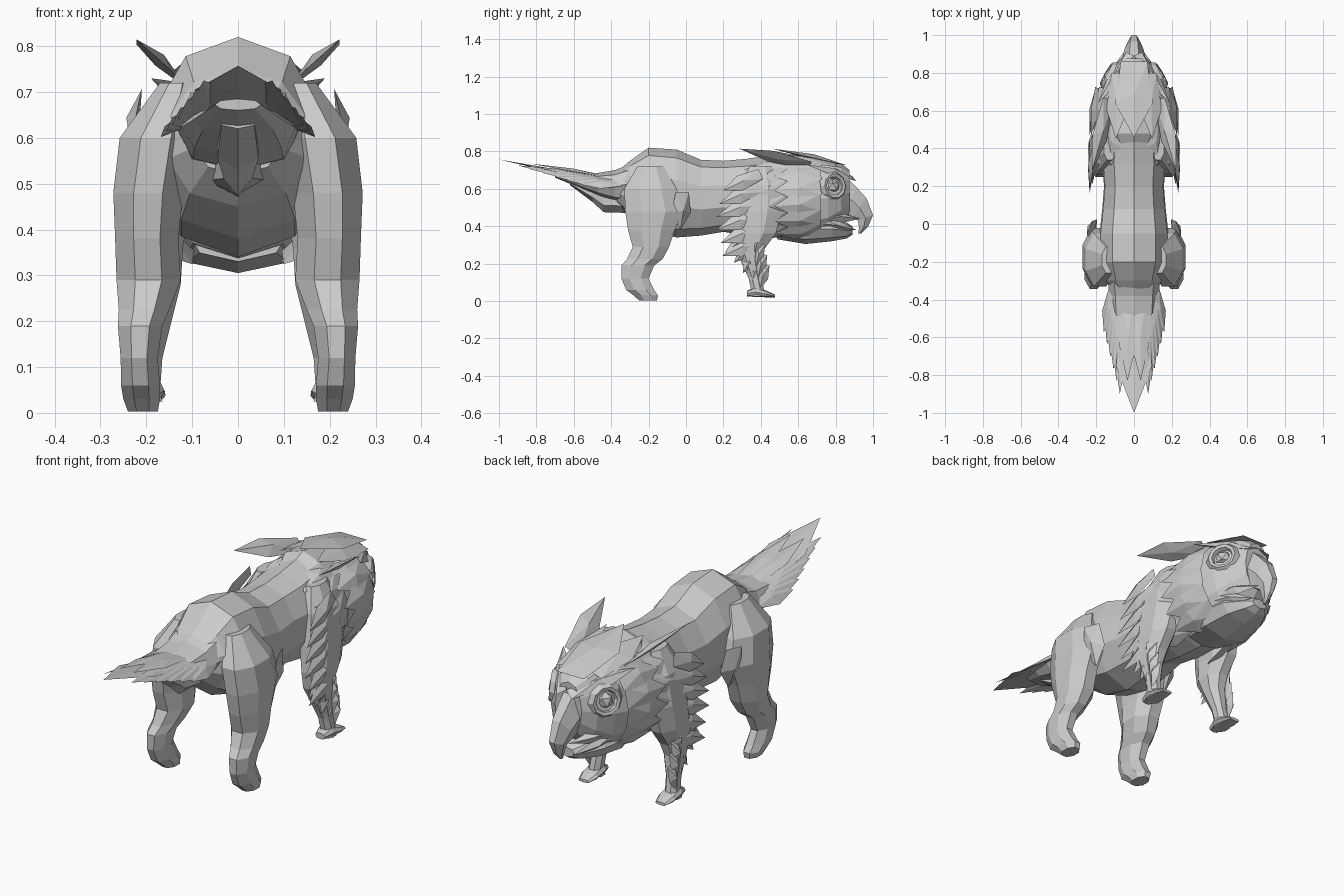
import bpy, bmesh, math, random
from mathutils import Vector as V

if "Cube" in bpy.data.objects:
    bpy.data.objects.remove(bpy.data.objects["Cube"])

random.seed(4)
grey = bpy.data.materials.new("stone grey")
grey.diffuse_color = (0.6, 0.6, 0.6, 1)
grey.use_nodes = True
grey.node_tree.nodes["Principled BSDF"].inputs["Base Color"].default_value = grey.diffuse_color


def finish(bm, name, mirror=False):
    bmesh.ops.recalc_face_normals(bm, faces=bm.faces)
    me = bpy.data.meshes.new(name)
    bm.to_mesh(me)
    bm.free()
    me.materials.append(grey)
    ob = bpy.data.objects.new(name, me)
    bpy.context.collection.objects.link(ob)
    if mirror:
        ob.modifiers.new("mirror", 'MIRROR')
    return ob


def skin(bm, loops):
    """Join rings of points into a closed tube."""
    vs = [[bm.verts.new(p) for p in l] for l in loops]
    n = len(vs[0])
    for a, b in zip(vs, vs[1:]):
        for i in range(n):
            bm.faces.new((a[i], a[(i + 1) % n], b[(i + 1) % n], b[i]))
    bm.faces.new(vs[0])
    bm.faces.new(vs[-1])


def along_y(bm, rings, n=10, x=0, egg=0.0):
    """Rings of (y, bottom z, top z, half width); egg narrows the top."""
    loops = []
    for y, z0, z1, w in rings:
        l = []
        for i in range(n):
            a = math.tau * i / n + math.pi / 2
            c, s = math.cos(a), math.sin(a)
            l.append((x + w * math.copysign(abs(c) ** 0.8, c) * (1 - egg * max(s, 0)),
                      y, (z0 + z1) / 2 + (z1 - z0) / 2 * s))
        loops.append(l)
    skin(bm, loops)


def along_z(bm, rings, n=8):
    """Rings of (z, y min, y max, x min, x max)."""
    loops = []
    for z, y0, y1, x0, x1 in rings:
        k = 1 / math.cos(math.pi / n)
        l = []
        for i in range(n):
            a = math.tau * (i + .5) / n
            l.append(((x0 + x1) / 2 + (x1 - x0) / 2 * k * math.cos(a),
                      (y0 + y1) / 2 + (y1 - y0) / 2 * k * math.sin(a), z))
        loops.append(l)
    skin(bm, loops)


def blade(bm, base, tip, width, up, thick=0.012):
    """Pointed feather with a raised middle rib."""
    base, tip = V(base), V(tip)
    d = tip - base
    side = d.cross(V(up)).normalized() * width / 2
    rise = side.cross(d).normalized() * thick
    if rise.dot(V(up)) < 0:
        rise = -rise
    rim = [bm.verts.new(p) for p in (base - side * .7, base + d * .55 - side, tip,
                                     base + d * .55 + side, base + side * .7)]
    hi, lo = bm.verts.new(base + d * .45 + rise), bm.verts.new(base + d * .45 - rise * .5)
    for i in range(5):
        for c in (hi, lo):
            bm.faces.new((rim[i], rim[(i + 1) % 5], c))


# torso
bm = bmesh.new()
along_y(bm, [(-.37, .52, .69, .10), (-.30, .45, .75, .16), (-.2, .38, .82, .19),
             (-.05, .34, .81, .19), (.08, .35, .755, .175), (.2, .37, .75, .165),
             (.32, .35, .76, .175), (.45, .34, .78, .17), (.55, .34, .76, .14)], egg=.1)
finish(bm, "torso")

# head with rounded crown and heavy jaw
bm = bmesh.new()
along_y(bm, [(.42, .40, .77, .13), (.48, .34, .80, .17), (.56, .32, .785, .19),
             (.66, .31, .77, .195), (.76, .34, .76, .165), (.83, .40, .735, .125),
             (.875, .46, .70, .07)], n=12, egg=.1)
finish(bm, "head")

bm = bmesh.new()
along_y(bm, [(.49, .33, .46, .11), (.64, .305, .47, .15), (.78, .32, .45, .125),
             (.86, .335, .42, .075), (.89, .355, .40, .04)], n=8)
finish(bm, "lower_jaw")

# crown plate over the forehead
bm = bmesh.new()
blade(bm, (0, .86, .725), (0, .46, .815), .2, (0, 0, 1), .02)
for x in (-.08, .08):
    blade(bm, (x, .8, .73), (x * 1.2, .45, .785), .12, (x * 4, 0, 1), .015)
finish(bm, "crown_feathers")

# hooked beak
bm = bmesh.new()
loops = []
for y0, z0, y1, z1, w in [(.81, .47, .86, .66, .065), (.86, .47, .91, .61, .06),
                          (.89, .45, .965, .55, .05), (.92, .43, 1.0, .46, .035),
                          (.925, .39, .975, .40, .02), (.92, .36, .935, .36, .006)]:
    m = ((y0 + y1) / 2, (z0 + z1) / 2)
    loops.append([(-w * .4, y1, z1), (w * .4, y1, z1), (w, *m),
                  (w * .7, y0, z0), (-w * .7, y0, z0), (-w, *m)])
skin(bm, loops)
finish(bm, "beak")

# curled mouth corners
bm = bmesh.new()
blade(bm, (.13, .73, .45), (.04, .93, .44), .05, (1, .6, .3), .025)
blade(bm, (.14, .72, .43), (.05, .91, .38), .045, (1, .6, -.2), .02)
finish(bm, "mouth_edges", True)

# round eyes inside a raised facial disc
bm = bmesh.new()
c, d = V((.135, .79, .615)), V((.85, .5, .1)).normalized()
u = d.cross(V((0, 0, 1))).normalized()
v = u.cross(d)
n = 10
prof = [(.035, -.03), (.05, .012), (.065, .015), (.095, -.03)]
vs = [[bm.verts.new(c + d * h + (u * math.cos(math.tau * i / n) + v * math.sin(math.tau * i / n)) * r)
       for i in range(n)] for r, h in prof]
for a, b in zip(vs, vs[1:]):
    for i in range(n):
        bm.faces.new((a[i], a[(i + 1) % n], b[(i + 1) % n], b[i]))
finish(bm, "eye_rims", True)
bm = bmesh.new()
bmesh.ops.create_icosphere(bm, subdivisions=1, radius=.042)
bmesh.ops.translate(bm, vec=c - d * .015, verts=bm.verts)
finish(bm, "eyes", True)

# brows and swept-back ear tufts
bm = bmesh.new()
blade(bm, (.02, .9, .655), (.19, .64, .73), .075, (.5, .3, 1), .025)
finish(bm, "brows", True)
bm = bmesh.new()
blade(bm, (.135, .66, .725), (.222, .285, .815), .10, (-.6, .1, .75), .02)
finish(bm, "ear_tufts", True)

# cheek disc and mane: backward pointing feathers in rows
bm = bmesh.new()
for k in range(6):
    t = k / 5
    a = math.radians(60 - 110 * t)
    x, z = .205 * math.cos(a), .55 + .22 * math.sin(a)
    out = (math.cos(a), .1, math.sin(a))
    blade(bm, (x * .98, .72, z), (x * 1.1 + .01, .47, z - .02), .13, out, .02)
    blade(bm, (x * .95, .54, z), (x * 1.06 + .015, .30 + .04 * random.random(), z - .04),
          .11, out, .02)
finish(bm, "mane", True)

# shoulders and thin front legs
bm = bmesh.new()
along_z(bm, [(.72, .34, .46, .10, .16), (.62, .29, .50, .09, .215), (.48, .26, .51, .10, .235),
             (.36, .25, .48, .12, .24), (.28, .26, .42, .125, .235), (.22, .29, .40, .14, .23),
             (.12, .335, .405, .165, .225), (.05, .35, .42, .17, .23), (.025, .34, .42, .165, .235)])
finish(bm, "front_legs", True)
bm = bmesh.new()
along_y(bm, [(.325, .025, .055, .025), (.37, .022, .075, .04), (.43, .02, .055, .042),
             (.475, .02, .035, .028)], n=8, x=.2)
finish(bm, "front_feet", True)

# trailing feathers on shoulder and front leg
bm = bmesh.new()
for k in range(6):
    z = .68 - .07 * k
    blade(bm, (.215, .40, z), (.235, .14 + .015 * abs(k - 2) + .03 * random.random(), z - .09),
          .085, (1, 0, .2), .02)
for k in range(4):
    z = .36 - .055 * k
    y = .34 + .012 * k
    blade(bm, (.21, y, z), (.22, y - .13 + .035 * k, z - .10), .06, (1, 0, 0), .02)
    blade(bm, (.215, y + .05, z), (.225, y + .02, z - .13), .06, (1, 0, 0), .025)
finish(bm, "leg_feathers", True)

# hind legs and paws
bm = bmesh.new()
along_z(bm, [(.72, -.26, -.12, .10, .17), (.60, -.33, -.05, .10, .258), (.48, -.325, -.02, .12, .272),
             (.38, -.31, -.06, .13, .268), (.29, -.285, -.09, .125, .265), (.225, -.315, -.125, .15, .26),
             (.19, -.345, -.17, .165, .262), (.12, -.345, -.20, .175, .256), (.06, -.32, -.17, .17, .255),
             (.03, -.28, -.15, .17, .25), (.003, -.25, -.155, .175, .24)])
finish(bm, "hind_legs", True)
bm = bmesh.new()
blade(bm, (.235, -.02, .58), (.20, -.03, .38), .11, (1, .4, 0), .03)
finish(bm, "thigh_folds", True)

# tail root with keel below
bm = bmesh.new()
along_y(bm, [(-.28, .52, .74, .14), (-.38, .53, .70, .13), (-.47, .56, .685, .125),
             (-.58, .61, .665, .10), (-.70, .66, .685, .05)], n=8)
along_y(bm, [(-.28, .47, .62, .08), (-.44, .475, .62, .035), (-.50, .53, .63, .05),
             (-.62, .62, .65, .04)], n=6)
finish(bm, "tail_root")

# tail fan
bm = bmesh.new()
blade(bm, (0, -.45, .64), (0, -1, .757), .19, (0, 0, 1), .012)
finish(bm, "tail_middle_feather")
bm = bmesh.new()
blade(bm, (.03, -.42, .665), (.035, -.83, .735), .09, (.1, 0, 1))
for k in range(6):
    t = k / 5
    blade(bm, (.06 + .05 * t, -.42 + .08 * t, .645 - .01 * t),
          (.075 + .085 * t, -.90 + .33 * t, .725 - .10 * t), .085, (.5 + .4 * t, 0, 1))
finish(bm, "tail_side_feathers", True)
